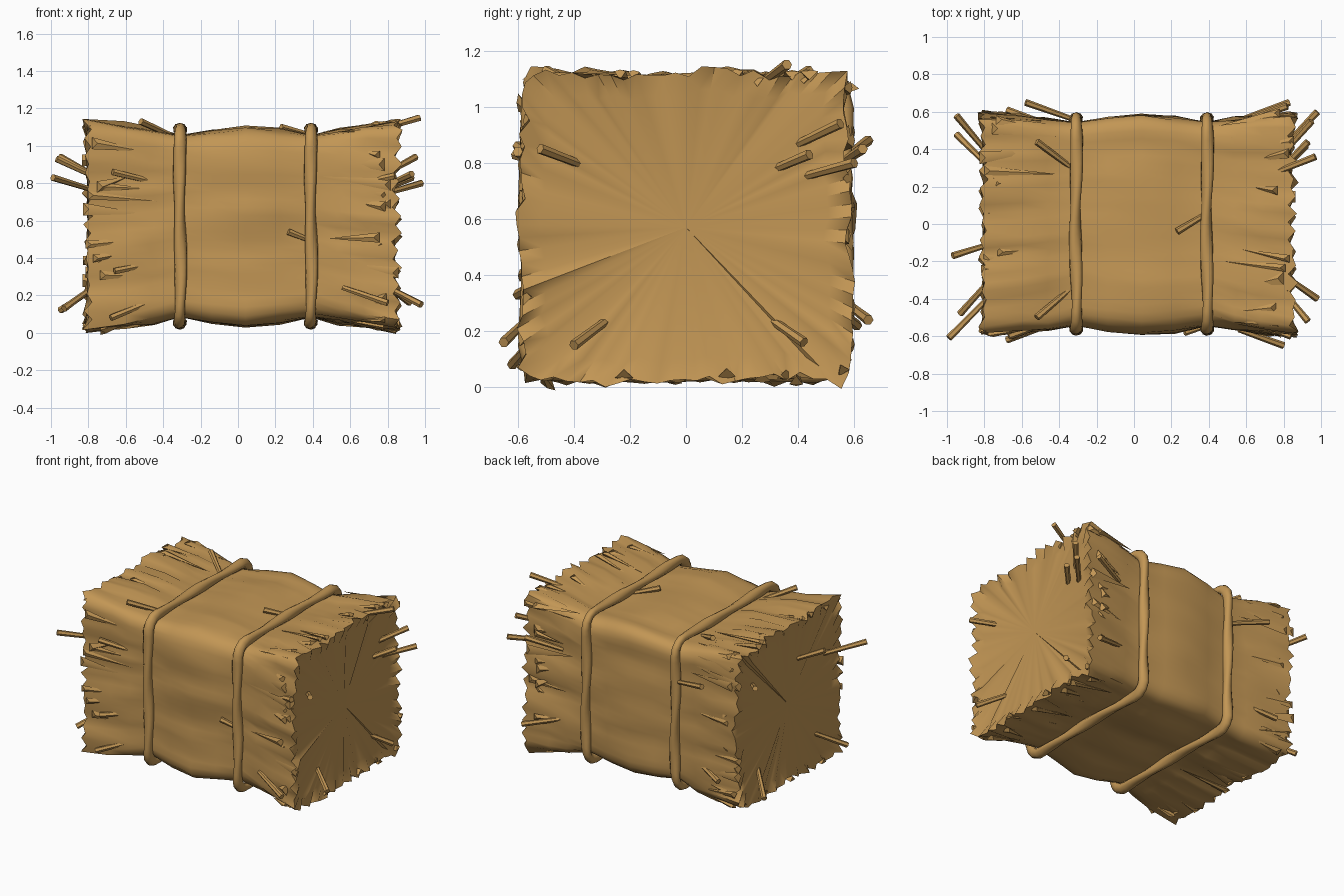
import bpy, bmesh, math, random
from mathutils import Vector, noise as mnoise

if "Cube" in bpy.data.objects:
    bpy.data.objects.remove(bpy.data.objects["Cube"])

random.seed(7)
CZ = 0.57   # height of the bale's axis
MID = 0.04  # x of the bale's waist
N = 96

straw_mat = bpy.data.materials.new("straw tan")
straw_mat.diffuse_color = (0.54, 0.305, 0.09, 1)
straw_mat.use_nodes = True
straw_mat.node_tree.nodes["Principled BSDF"].inputs["Base Color"].default_value = straw_mat.diffuse_color


def section(hy, hz, r, n):
    """Evenly spaced (point, outward normal) pairs round a rounded rectangle."""
    dense = []
    for q in range(4):
        sy = 1 if q in (0, 3) else -1
        sz = 1 if q < 2 else -1
        for k in range(9):
            a = (q + k / 8) * math.pi / 2
            nrm = Vector((0, math.cos(a), math.sin(a)))
            dense.append((Vector((0, sy * (hy - r), sz * (hz - r))) + nrm * r, nrm))
    dense.append(dense[0])
    lens = [(b[0] - a[0]).length for a, b in zip(dense, dense[1:])]
    step, out, i, acc = sum(lens) / n, [], 0, 0.0
    for k in range(n):
        while i < len(lens) - 1 and acc + lens[i] < k * step:
            acc += lens[i]
            i += 1
        t = (k * step - acc) / lens[i]
        out.append((dense[i][0].lerp(dense[i + 1][0], t),
                    dense[i][1].lerp(dense[i + 1][1], t).normalized()))
    return out


def finish(bm, name, angle):
    bmesh.ops.recalc_face_normals(bm, faces=bm.faces)
    me = bpy.data.meshes.new(name)
    bm.to_mesh(me)
    bm.free()
    ob = bpy.data.objects.new(name, me)
    bpy.context.collection.objects.link(ob)
    me.materials.append(straw_mat)
    bpy.ops.object.select_all(action='DESELECT')
    ob.select_set(True)
    bpy.context.view_layer.objects.active = ob
    bpy.ops.object.shade_smooth_by_angle(angle=math.radians(angle))


def bridge(bm, a, b):
    n = len(a)
    for i in range(n):
        bm.faces.new((a[i], a[(i + 1) % n], b[(i + 1) % n], b[i]))


# bale body: pinched at the two ties, ragged at both ends
# distance from waist, half width, corner radius, noise
half = [(0.81, 0.582, 0.05, 0.018), (0.64, 0.572, 0.06, 0.014),
        (0.50, 0.56, 0.07, 0.010), (0.35, 0.545, 0.09, 0.0),
        (0.18, 0.567, 0.09, 0.004)]
rings = ([(MID - d * (1.045 if d > 0.8 else 1), *r) for d, *r in half]
         + [(MID, 0.582, 0.09, 0.004)]
         + [(MID + d, *r) for d, *r in reversed(half)])
bm = bmesh.new()
loops = []
for x, hy, r, noise in rings:
    end = noise > 0.015
    jag = 0.016 if noise > 0.005 else 0
    hz = hy - 0.06 if abs(x - MID) < 0.3 else hy * 1.7 - 0.44
    loop = []
    for k, (p, nrm) in enumerate(section(hy, hz, r, N)):
        dent = mnoise.noise(Vector((x * 2, p.y * 5, p.z * 5))) * (0.03 if noise else 0.006)
        q = p + nrm * (random.uniform(-noise, noise) + dent - 0.002)
        zig = (-1) ** k * 0.014 if end else 0
        loop.append(bm.verts.new((x + zig + random.uniform(-jag, jag), q.y, q.z + CZ)))
    loops.append(loop)
for a, b in zip(loops, loops[1:]):
    bridge(bm, a, b)
for loop, x in ((loops[0], -0.80), (loops[-1], 0.83)):
    inner = [bm.verts.new((x + random.uniform(-0.012, 0.012), v.co.y * 0.86,
                           CZ + (v.co.z - CZ) * 0.86)) for v in loop]
    bridge(bm, loop, inner)
    mid = bm.verts.new((x, 0, CZ))
    for i in range(N):
        bm.faces.new((inner[i], inner[(i + 1) % N], mid))
finish(bm, "bale_body", 50)

# ragged tufts: thin wedges lying along the body near both ends
bm = bmesh.new()
for side in (-1, 1):
    for p, nrm in section(0.565, 0.525, 0.06, 64):
        if random.random() < 0.2:
            continue
        tan = Vector((0, -nrm.z, nrm.y))
        base = Vector((0.02 + side * random.uniform(0.42, 0.65), 0, CZ)) + p - nrm * 0.015
        tip = Vector((0.015 + side * random.uniform(0.74, 0.85), 0, CZ)) + p
        tip += nrm * random.uniform(0.005, 0.035) + tan * random.uniform(-0.06, 0.06)
        w = random.uniform(0.02, 0.036)
        ridge = tip + nrm * 0.006 - Vector((side * 0.03, 0, 0))
        vs = [bm.verts.new(c) for c in (tip + tan * w, ridge, tip - tan * w, tip - nrm * 0.03)]
        b = bm.verts.new(base)
        for i in range(4):
            bm.faces.new((vs[i], vs[(i + 1) % 4], b))
        bm.faces.new(vs)
finish(bm, "end_tufts", 40)

# the two ties, slightly lumpy twisted rope
for name, x in (("left_tie", -0.31), ("right_tie", 0.39)):
    bm = bmesh.new()
    hoops = []
    for k, (p, nrm) in enumerate(section(0.562, 0.517, 0.09, 100)):
        c = Vector((x + 0.004 * math.sin(k * math.tau / 20), 0, CZ)) + p
        hoop = []
        for j in range(10):
            a = j * math.tau / 10
            rad = 0.031 + 0.005 * math.cos(2 * a + k * math.tau / 12.5)
            hoop.append(bm.verts.new(c + nrm * rad * math.cos(a)
                                     + Vector((rad * math.sin(a), 0, 0))))
        hoops.append(hoop)
    for k in range(len(hoops)):
        bridge(bm, hoops[k], hoops[(k + 1) % len(hoops)])
    finish(bm, name, 60)


def straw(bm, a, b):
    """Six-sided stalk from a to b, a little thicker at the tip."""
    d = (b - a).normalized()
    u = d.cross(Vector((0, 0, 1))).normalized()
    v = d.cross(u)
    ends = [[bm.verts.new(c + (u * math.cos(i * math.tau / 6) + v * math.sin(i * math.tau / 6)) * r)
             for i in range(6)] for c, r in ((a, 0.014), (b, 0.019))]
    bridge(bm, *ends)
    for e in ends:
        bm.faces.new(e)


bm = bmesh.new()
# stalks fanning out of the two ends, given by their tips
end_tips = [(0.95, 0.55, 0.94), (0.98, 0.60, 0.80), (0.93, 0.44, 0.83),
            (0.98, -0.40, 0.15), (0.92, 0.42, 0.16), (0.93, -0.52, 0.85),
            (-0.99, -0.61, 0.83), (-0.95, 0.58, 0.94), (-0.95, 0.48, 0.12),
            (-0.97, -0.17, 0.93), (-0.93, -0.48, 0.13)]
for t in end_tips:
    tip = Vector(t)
    straw(bm, Vector((math.copysign(0.78, tip.x), tip.y * 0.65, CZ + (tip.z - CZ) * 0.75)), tip)

# stalks leaning off the long sides: tips, rooted nearer the waist
side_tips = [(-0.68, -0.62, 0.08), (-0.66, -0.60, 0.33), (-0.67, -0.60, 0.86),
             (0.80, -0.65, 0.16), (0.84, -0.60, 0.84), (-0.58, 0.65, 0.88),
             (-0.68, 0.61, 0.22), (0.83, 0.65, 0.24), (0.82, 0.63, 0.85)]
for t in side_tips:
    tip = Vector(t)
    straw(bm, Vector((tip.x - math.copysign(0.24, tip.x), tip.y - math.copysign(0.085, tip.y),
                      CZ + (tip.z - CZ) * 0.8)), tip)

# stalks lifting off the top
for t in ((0.97, 0.36, 1.15), (-0.52, 0.44, 1.13), (-0.52, -0.50, 1.13)):
    tip = Vector(t)
    straw(bm, Vector((tip.x * 0.7 + 0.02, tip.y * 0.7, tip.z - 0.08)), tip)

# loose ends tucked under the right tie, on top and in front
straw(bm, Vector((0.38, 0.05, 1.06)), Vector((0.23, -0.04, 1.10)))
straw(bm, Vector((0.37, -0.55, 0.50)), Vector((0.27, -0.58, 0.54)))
finish(bm, "loose_straws", 40)
